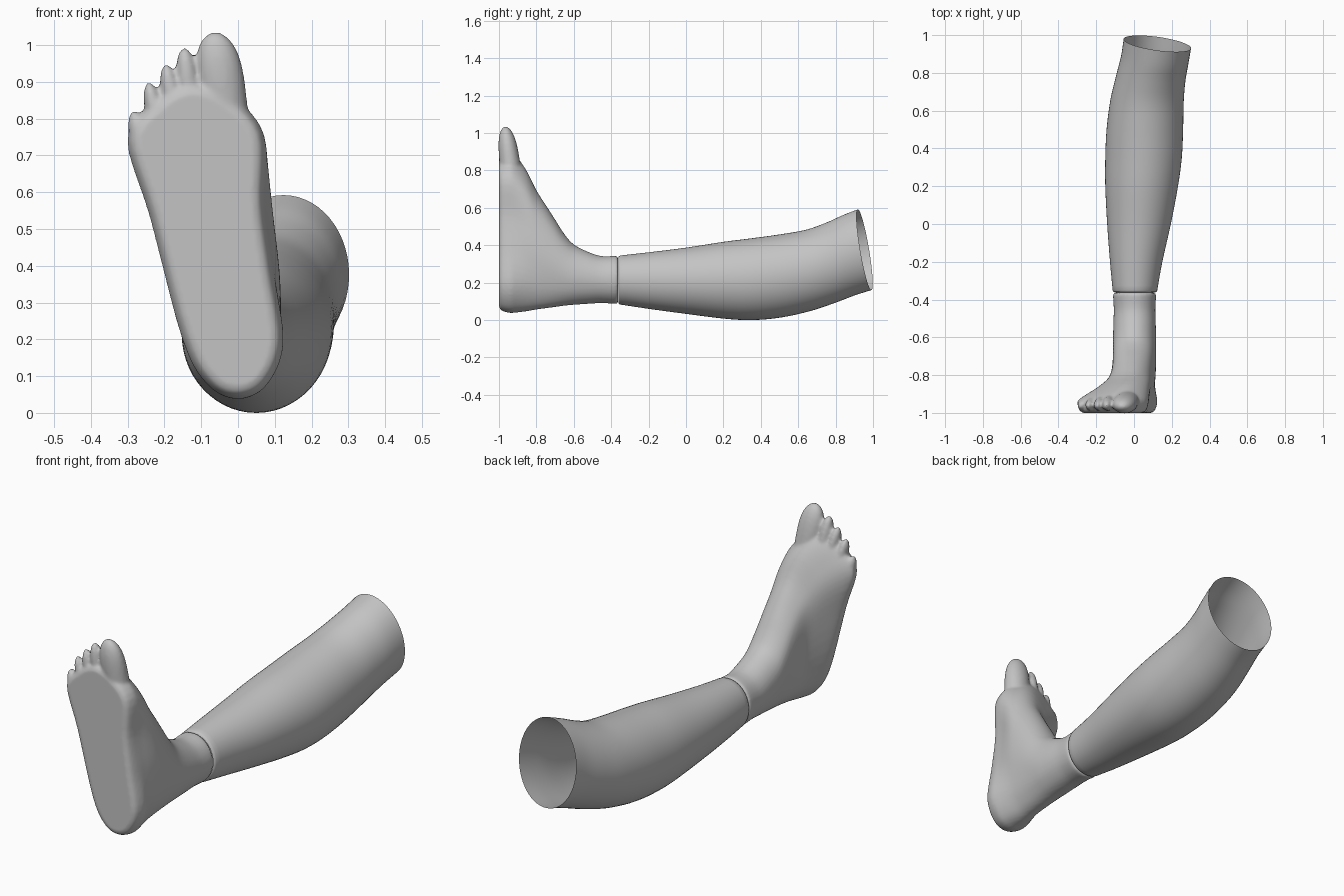
import bpy, bmesh, math
from mathutils import Vector

cube = bpy.data.objects.get("Cube")
if cube:
    bpy.data.objects.remove(cube, do_unlink=True)

grey = bpy.data.materials.new("plain_grey")
grey.use_nodes = True
shade = (0.55, 0.55, 0.55, 1)
grey.diffuse_color = shade
grey.node_tree.nodes["Principled BSDF"].inputs["Base Color"].default_value = shade


def spline(a, b, c, d, t):
    """Catmull-Rom blend between b and c, for any tuple length."""
    return [0.5 * (2 * q + (r - p) * t + (2 * p - 5 * q + 4 * r - s) * t * t
                   + (3 * q - p - 3 * r + s) * t ** 3)
            for p, q, r, s in zip(a, b, c, d)]


def smooth_rows(rows, steps):
    out = []
    last = len(rows) - 1
    for i in range(last):
        four = [rows[min(max(i + k, 0), last)] for k in (-1, 0, 1, 2)]
        out += [spline(*four, s / steps) for s in range(steps)]
    return out + [list(rows[-1])]


def smooth_loop(points, steps):
    n = len(points)
    return [spline(*[points[(i + k) % n] for k in (-1, 0, 1, 2)], s / steps)
            for i in range(n) for s in range(steps)]


def loft(bm, rings, capped):
    loops = [[bm.verts.new(p) for p in ring] for ring in rings]
    for a, b in zip(loops, loops[1:]):
        n = len(a)
        for i in range(n):
            j = (i + 1) % n
            bm.faces.new((a[i], a[j], b[j], b[i]))
    if capped:
        bm.faces.new(loops[0])
        bm.faces.new(loops[-1][::-1])


def finish(name, bm):
    bmesh.ops.recalc_face_normals(bm, faces=bm.faces[:])
    for f in bm.faces:
        f.smooth = True
    mesh = bpy.data.meshes.new(name)
    bm.to_mesh(mesh)
    bm.free()
    mesh.materials.append(grey)
    obj = bpy.data.objects.new(name, mesh)
    bpy.context.collection.objects.link(obj)
    return obj


# Shin and calf: y, bottom z, top z, right x, left x, end slant
SHIN = [
    (-0.352, 0.083, 0.345, -0.113, 0.123, 0),
    (-0.2, 0.06, 0.362, -0.127, 0.15, 0),
    (0, 0.033, 0.387, -0.142, 0.195, 0),
    (0.2, 0.008, 0.418, -0.152, 0.233, 0),
    (0.35, 0.0, 0.437, -0.152, 0.253, 0),
    (0.5, 0.013, 0.457, -0.145, 0.26, 0.1),
    (0.65, 0.047, 0.482, -0.125, 0.263, 0.3),
    (0.77, 0.09, 0.52, -0.095, 0.272, 0.6),
    (0.87, 0.132, 0.56, -0.068, 0.288, 0.9),
    (0.955, 0.16, 0.592, -0.055, 0.302, 1),
]


def shin_ring(row, shrink=0, segments=56):
    y, low, high, right, left, slant = row
    ring = []
    for i in range(segments):
        a = math.tau * i / segments
        c, s = math.cos(a), math.sin(a)
        ring.append(((left + right) / 2 + ((left - right) / 2 - shrink) * c,
                     y - slant * (0.036 * s + 0.024 * c),
                     (low + high) / 2 + ((high - low) / 2 - shrink) * s))
    return ring


bm = bmesh.new()
rows = smooth_rows(SHIN, 4)
lip = [[-0.362] + rows[0][1:], [-0.359] + rows[0][1:]]
loft(bm, [shin_ring(lip[0], 0.012), shin_ring(lip[1], 0.004)]
     + [shin_ring(r) for r in rows], False)
finish("shin", bm)

# Foot: sole outline (x, z) from the heel up the inner side and back
SOLE = [(0, 0.038), (0.078, 0.075), (0.124, 0.19), (0.097, 0.38), (0.074, 0.56),
        (0.07, 0.76), (-0.03, 0.87), (-0.14, 0.9), (-0.24, 0.84), (-0.302, 0.74),
        (-0.24, 0.53), (-0.152, 0.2), (-0.082, 0.075)]
# y, blend from ankle to sole outline, inset
FOOT = [(-0.363, 0, 0.012), (-0.367, 0, 0.004), (-0.376, 0, 0), (-0.45, 0.005, 0.004),
        (-0.52, 0.04, 0.002), (-0.6, 0.11, 0), (-0.65, 0.21, 0), (-0.7, 0.35, 0),
        (-0.75, 0.49, 0), (-0.8, 0.63, 0), (-0.85, 0.81, 0), (-0.9, 0.94, 0),
        (-0.94, 1, 0), (-0.975, 1, 0.008), (-0.993, 1, 0.019), (-1, 1, 0.034)]


def foot_ring(row):
    y, blend, inset = row
    blend = min(max(blend, 0), 1)
    points = []
    for i, (x, z) in enumerate(SOLE):
        a = math.tau * i / len(SOLE)
        ax, az = 0.003 + 0.114 * math.sin(a), 0.215 - 0.128 * math.cos(a)
        points.append((ax + (x - ax) * blend ** 5, az + (z - az) * blend))
    loop = [Vector(p) for p in smooth_loop(points, 5)]
    ring = []
    for i, p in enumerate(loop):
        along = (loop[(i + 1) % len(loop)] - loop[i - 1]).normalized()
        q = p + inset * Vector((-along.y, along.x))
        ring.append((q.x, y, q.y))
    return ring


def toe(bm, base, tip, width, depth):
    """Rounded capsule, thicker at the root than at the tip."""
    rings = []
    count = 20
    for k in range(count + 1):
        u = -math.cos(math.pi * k / count) * 0.999
        t = (u + 1) / 2
        centre = Vector(base).lerp(Vector(tip), t)
        r = (1 - abs(u) ** 3) ** 0.5
        ring = []
        for i in range(24):
            a = math.tau * i / 24
            ring.append(centre + Vector((width * r * math.cos(a),
                                         depth * (1.2 - 0.3 * t) * r * math.sin(a), 0)))
        rings.append(ring)
    loft(bm, rings, True)


bm = bmesh.new()
loft(bm, [foot_ring(r) for r in smooth_rows(FOOT, 3)], True)

# Toes: root, tip, half width, half depth
TOES = [
    ((-0.025, -0.925, 0.7), (-0.062, -0.965, 1.035), 0.066, 0.052),
    ((-0.115, -0.93, 0.7), (-0.146, -0.962, 0.993), 0.032, 0.04),
    ((-0.15, -0.935, 0.68), (-0.195, -0.962, 0.948), 0.029, 0.039),
    ((-0.19, -0.94, 0.64), (-0.242, -0.962, 0.899), 0.028, 0.038),
    ((-0.24, -0.945, 0.6), (-0.282, -0.962, 0.822), 0.028, 0.037),
]
for t in TOES:
    toe(bm, *t)
foot = finish("foot", bm)

# Blend the toes into the foot
remesh = foot.modifiers.new("blend", 'REMESH')
remesh.mode = 'VOXEL'
remesh.voxel_size = 0.008
remesh.use_smooth_shade = True
soften = foot.modifiers.new("soften", 'SMOOTH')
soften.factor = 0.5
soften.iterations = 5
